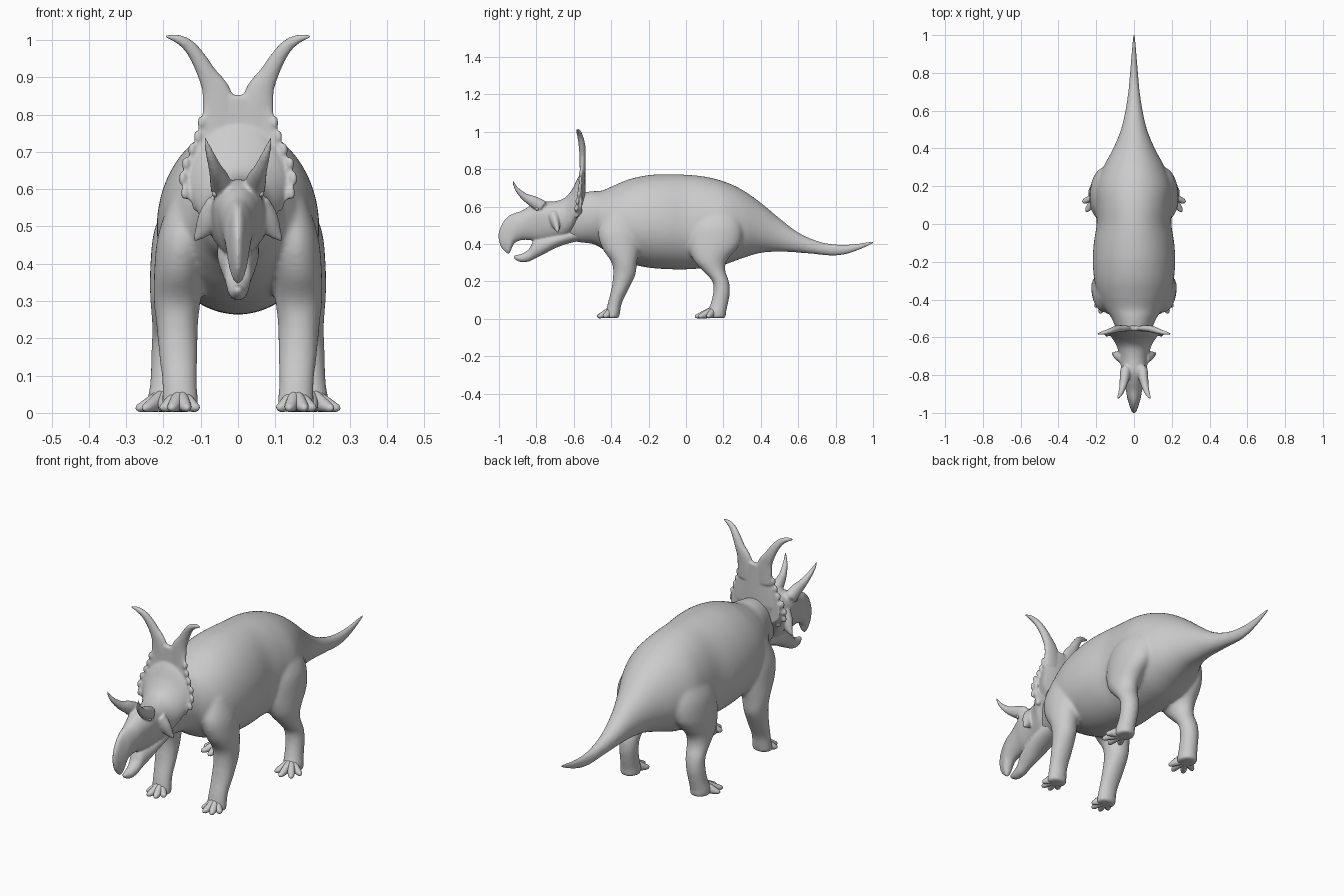
import bpy, bmesh, math
from mathutils import Vector

SKIN = bpy.data.materials.new("skin grey")
SKIN.diffuse_color = (0.6, 0.6, 0.6, 1)


def smooth_rows(rows, n=4):
    """Catmull-Rom interpolation of number tuples."""
    out = []
    for i in range(len(rows) - 1):
        p0, p1, p2, p3 = (rows[max(i - 1, 0)], rows[i], rows[i + 1], rows[min(i + 2, len(rows) - 1)])
        for k in range(n):
            t = k / n
            out.append([0.5 * (2 * b + (c - a) * t + (2 * a - 5 * b + 4 * c - d) * t * t
                               + (3 * b - a - 3 * c + d) * t ** 3) for a, b, c, d in zip(p0, p1, p2, p3)])
    return out + [list(rows[-1])]


def skin_rings(name, rings):
    """Skin a list of point rings into a closed smooth object."""
    bm = bmesh.new()
    loops = [[bm.verts.new(p) for p in ring] for ring in rings]
    n = len(loops[0])
    for a, b in zip(loops, loops[1:]):
        for i in range(n):
            bm.faces.new((a[i], a[(i + 1) % n], b[(i + 1) % n], b[i]))
    bm.faces.new(loops[0])
    bm.faces.new(loops[-1])
    bmesh.ops.recalc_face_normals(bm, faces=bm.faces)
    me = bpy.data.meshes.new(name)
    bm.to_mesh(me)
    bm.free()
    for p in me.polygons:
        p.use_smooth = True
    me.materials.append(SKIN)
    ob = bpy.data.objects.new(name, me)
    bpy.context.collection.objects.link(ob)
    return ob


def angles(n):
    return [2 * math.pi * i / n for i in range(n)]


def long_loft(name, rows, n=64):
    """Rows: y, top z, bottom z, half width, height fraction of the widest point."""
    rings = []
    for y, top, bot, w, f in smooth_rows(rows):
        mid = bot + (top - bot) * f
        rings.append([(w * math.cos(a), y, mid + math.sin(a) * ((top - mid) if math.sin(a) > 0 else (mid - bot)))
                      for a in angles(n)])
    return skin_rings(name, rings)


def limb(name, rows, s, n=28):
    """Rows: x, y, z, x radius, y radius; level rings, s is the side."""
    return skin_rings(name, [[(s * (x + rx * math.cos(a)), y + ry * math.sin(a), z) for a in angles(n)]
                             for x, y, z, rx, ry in smooth_rows(rows)])


def horn(name, rows, ref, s=1, n=16):
    """Rows: x, y, z, radius across, radius along ref; rings square to the path."""
    pts = smooth_rows(rows)
    pos = [Vector(p[:3]) for p in pts]
    rings = []
    for i, p in enumerate(pts):
        t = (pos[min(i + 1, len(pos) - 1)] - pos[max(i - 1, 0)]).normalized()
        u = t.cross(Vector(ref)).normalized()
        v = u.cross(t)
        ring = [pos[i] + u * p[3] * math.cos(a) + v * p[4] * math.sin(a) for a in angles(n)]
        rings.append([(s * q.x, q.y, q.z) for q in ring])
    return skin_rings(name, rings)


def blob(name, c, r, s=1):
    """Ellipsoid."""
    rows = [(math.cos(a), math.sin(a)) for a in [math.pi * (0.03 + 0.94 * i / 8) for i in range(9)]]
    return skin_rings(name, [[(s * (c[0] + r[0] * q * math.cos(a)), c[1] + r[1] * q * math.sin(a), c[2] + r[2] * h)
                              for a in angles(14)] for h, q in rows])


def merge(name, parts, voxel, relax):
    """Fuse overlapping parts into one continuous skin."""
    bpy.ops.object.select_all(action='DESELECT')
    for p in parts:
        p.select_set(True)
    bpy.context.view_layer.objects.active = parts[0]
    bpy.ops.object.join()
    ob = parts[0]
    ob.name = name
    m = ob.modifiers.new("fuse", 'REMESH')
    m.mode, m.voxel_size, m.use_smooth_shade = 'VOXEL', voxel, True
    m = ob.modifiers.new("relax", 'SMOOTH')
    m.factor, m.iterations = 0.5, relax
    return ob


# Trunk from neck to tail
torso = long_loft("torso", [
    (-.66, .60, .43, .05, .5), (-.58, .665, .41, .085, .5), (-.5, .682, .40, .118, .48), (-.45, .685, .375, .152, .46),
    (-.38, .715, .33, .188, .45), (-.3, .747, .295, .21, .45), (-.2, .768, .273, .218, .45),
    (-.1, .773, .265, .213, .44), (0, .77, .264, .198, .43), (.1, .76, .271, .202, .43),
    (.2, .735, .288, .202, .43), (.3, .69, .323, .163, .45), (.4, .62, .352, .11, .48),
    (.5, .537, .358, .069, .5), (.6, .462, .353, .046, .5), (.7, .417, .344, .031, .5),
    (.8, .397, .34, .021, .5), (.9, .397, .366, .009, .5)])
long_loft("tail_tip", [
    (.68, .418, .348, .030, .5), (.74, .404, .341, .0255, .5), (.8, .396, .339, .0205, .5), (.86, .395, .348, .0155, .5),
    (.92, .4, .368, .0105, .5), (.97, .408, .39, .006, .5), (1, .411, .405, .002, .5)], 24)

# Legs
legs = []
for s in (1, -1):
    legs.append(limb("front_leg", [
        (.135, -.35, .57, .05, .08), (.148, -.36, .47, .068, .11), (.158, -.35, .38, .067, .1),
        (.163, -.33, .3, .063, .068), (.163, -.33, .235, .056, .06), (.16, -.354, .155, .052, .046),
        (.157, -.38, .085, .047, .038), (.155, -.39, .035, .049, .038), (.155, -.395, .003, .05, .038)], s))
    legs.append(limb("rear_leg", [
        (.12, .17, .6, .05, .09), (.142, .16, .5, .08, .14), (.16, .15, .4, .075, .14),
        (.173, .13, .315, .063, .092), (.178, .148, .26, .054, .062), (.184, .185, .2, .048, .045),
        (.188, .19, .14, .045, .045), (.192, .178, .08, .044, .047), (.196, .165, .035, .047, .05),
        (.196, .165, .003, .047, .05)], s))
merge("trunk_and_legs", [torso] + legs, .008, 14)

# Splayed toes
for s in (1, -1):
    for part, cx, cy, turn, reach in (("front_toe", .155, -.395, 2, .08), ("rear_toe", .196, .15, 18, .1)):
        for d in (-48, -16, 16, 48):
            a = math.radians(d + turn)
            dx, dy = math.sin(a), -math.cos(a)
            r = reach * (1 - .18 * (abs(d) > 30))
            horn(part, [(cx + dx * r * k, cy + dy * r * k, z, w, h) for k, z, w, h in (
                (.1, .034, .02, .03), (.45, .025, .018, .023), (.8, .016, .015, .014),
                (.95, .012, .010, .010), (1.02, .009, .003, .003))], (0, 0, 1), s)

# Head with hooked upper beak
skull = long_loft("skull", [
    (-.555, .79, .55, .138, .3), (-.58, .75, .52, .132, .35), (-.61, .69, .46, .112, .48), (-.65, .645, .43, .09, .52),
    (-.71, .627, .415, .075, .58), (-.78, .625, .41, .066, .65), (-.83, .605, .42, .053, .62),
    (-.88, .577, .42, .043, .55), (-.92, .563, .40, .036, .5), (-.945, .552, .348, .029, .5),
    (-.97, .529, .36, .021, .5), (-.99, .495, .385, .013, .5), (-1.002, .465, .42, .004, .5)])
jaw = long_loft("lower_jaw", [
    (-.54, .50, .42, .05, .5), (-.62, .48, .405, .056, .5), (-.7, .46, .377, .055, .5), (-.76, .445, .345, .047, .5),
    (-.81, .425, .32, .037, .5), (-.84, .372, .306, .03, .5), (-.88, .347, .302, .023, .5),
    (-.91, .34, .314, .013, .5), (-.922, .337, .326, .005, .5)])
head = [skull, jaw]
for s in (1, -1):
    head.append(horn("cheek_spike", [(.05, -.71, .56, .035, .035), (.075, -.70, .52, .034, .026),
                                     (.098, -.69, .485, .02, .015), (.118, -.685, .462, .004, .004)], (0, 1, 0), s))
    head.append(blob("brow", (.046, -.79, .612), (.024, .045, .027), s))
    head.append(horn("brow_horn", [(.043, -.77, .6, .035, .03), (.05, -.815, .626, .031, .026),
                                   (.059, -.86, .65, .021, .019), (.072, -.898, .685, .013, .013),
                                   (.082, -.917, .715, .007, .008), (.089, -.926, .74, .002, .002)], (1, 0, 0), s))


def rim_y(x, z):
    """Depth of the frill plate, bowed forward at its sides and bottom."""
    return -.552 - 1.1 * x * x - .2 * max(0, .65 - z)


# Upright neck frill: bowed plate, long curved spikes, scalloped rim
frill_rows = [(.55, .095), (.565, .128), (.6, .149), (.65, .147), (.7, .127), (.75, .104), (.8, .095), (.835, .08), (.852, .03)]
rings = []
for z, w in smooth_rows(frill_rows):
    rings.append([(w * math.cos(a), rim_y(w * math.cos(a), z) + .014 * math.sin(a), z) for a in angles(36)])
head.append(skin_rings("frill", rings))
for s in (1, -1):
    head.append(horn("frill_spike", [
        (.05, -.553, .76, .042, .014), (.051, -.553, .82, .045, .016), (.06, -.553, .865, .038, .017),
        (.081, -.554, .905, .027, .018), (.106, -.56, .95, .021, .017), (.133, -.569, .985, .017, .014),
        (.165, -.577, 1.004, .011, .011), (.194, -.582, 1.009, .004, .004)], (0, 1, 0), s))
    for x, z in ((.112, .558), (.143, .59), (.149, .628), (.14, .668), (.123, .705), (.108, .74), (.098, .778)):
        head.append(blob("rim_scallop", (x, rim_y(x, z), z), (.011, .011, .019), s))
merge("head_and_frill", head, .0055, 4)

# Eyes
for s in (1, -1):
    blob("eye", (.062, -.797, .588), (.008, .011, .009), s)
